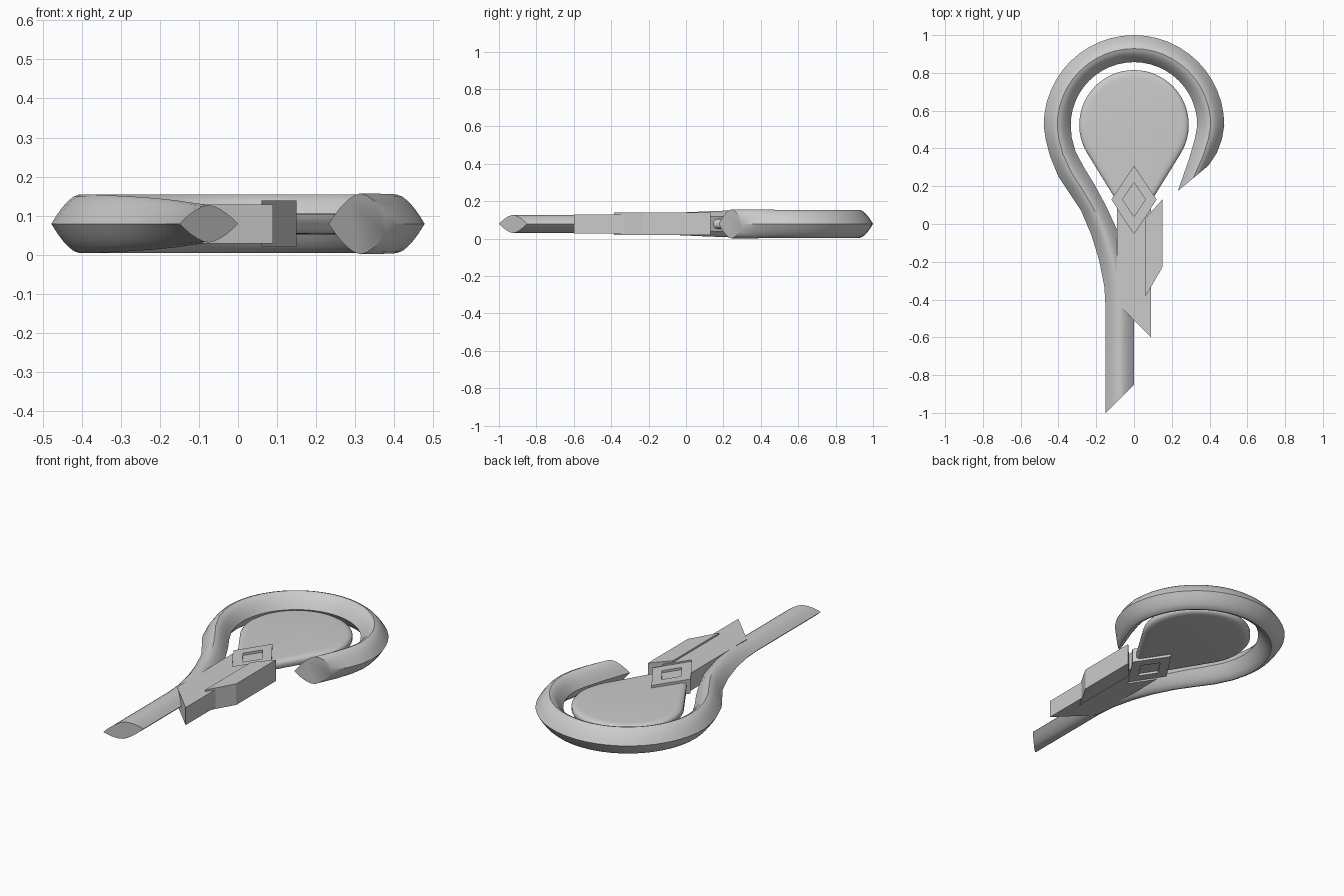
import bpy, bmesh, math
from mathutils import Vector

if "Cube" in bpy.data.objects:
    bpy.data.objects.remove(bpy.data.objects["Cube"])

ZC = 0.079  # mid-height shared by all parts


def finish(bm, name, smooth=None):
    bmesh.ops.recalc_face_normals(bm, faces=bm.faces)
    me = bpy.data.meshes.new(name)
    bm.to_mesh(me)
    bm.free()
    ob = bpy.data.objects.new(name, me)
    bpy.context.collection.objects.link(ob)
    if smooth:
        bpy.context.view_layer.objects.active = ob
        ob.select_set(True)
        bpy.ops.object.shade_smooth_by_angle(angle=math.radians(smooth))
        ob.select_set(False)
    return ob


def skin(bm, loops, caps=True, closed=False):
    """Join equal-length vertex loops with quads."""
    n = len(loops[0])
    pairs = list(zip(loops, loops[1:])) + ([(loops[-1], loops[0])] if closed else [])
    for a, b in pairs:
        for k in range(n):
            bm.faces.new((a[k], a[(k + 1) % n], b[(k + 1) % n], b[k]))
    if caps:
        bm.faces.new(loops[0])
        bm.faces.new(loops[-1])


def prism(name, outline, half):
    """Flat outline extruded evenly above and below mid-height."""
    bm = bmesh.new()
    skin(bm, [[bm.verts.new((x, y, ZC + s * half)) for x, y in outline] for s in (-1, 1)])
    return finish(bm, name)


# Hooked handle: stations of outer point, inner point, half height
C, RO, RI = Vector((0, 0.522)), 0.478, 0.335
st = [((-.15, -1), (0, -.85), .048),
      ((-.15, -.45), (0, -.43), .048),
      ((-.157, -.33), (-.015, -.30), .050),
      ((-.185, -.19), (-.05, -.16), .054),
      ((-.225, -.06), (-.09, -.03), .060),
      ((-.28, .07), (-.15, .10), .066),
      ((-.34, .16), (-.21, .21), .070),
      ((-.40, .25), (-.265, .30), .073),
      ((-.445, .36), (-.31, .385), .075),
      ((-.468, .45), (-.33, .46), .075)]
for k in range(25):
    a = math.radians(180 - 7.5 * k)
    d = Vector((math.cos(a), math.sin(a)))
    st.append((tuple(C + d * RO), tuple(C + d * RI), .075))
st += [((.466, .45), (.322, .45), .076),
       ((.438, .375), (.290, .34), .077),
       ((.395, .310), (.232, .175), .078)]

bm = bmesh.new()
us = [1, .8, .6, .4, .2, 0, -.2, -.4, -.6, -.8]
section = [(u, 1 - abs(u) ** 1.65) for u in us] + [(-u, -(1 - abs(u) ** 1.65)) for u in us]
loops = []
for o, i, h in st:
    o, i = Vector(o), Vector(i)
    mid, arm = (o + i) / 2, (o - i) / 2
    loops.append([bm.verts.new((*(mid + arm * u), ZC + w * h)) for u, w in section])
skin(bm, loops)
finish(bm, "hooked_handle", 35)

# Teardrop disc with softly rounded rim: the outline shrinks towards top and bottom
arc = [math.radians(-32 + 244 * k / 40) for k in range(41)]
def teardrop(bm, inset, z):
    r = .29 - inset
    pts = [(r * math.cos(a), .525 + r * math.sin(a)) for a in arc]
    # straight flanks end in a blunt tip below the frame
    pts += [(-.06 + inset * .8, .07), (.06 - inset * .8, .07)]
    return [bm.verts.new((x, y, ZC + z)) for x, y in pts]

bm = bmesh.new()
rim = [(.04, .027), (.02, .025), (.007, .019), (0, .011)]
skin(bm, [teardrop(bm, i, -z) for i, z in rim] + [teardrop(bm, i, z) for i, z in reversed(rim)])
finish(bm, "teardrop_disc", 50)

# Grip block with slanted end, notched to receive the frame
prism("grip_block", [(-.09, .085), (0, -.05), (.09, .085), (.09, -.6), (-.09, -.42)], .05)

# Side lever
prism("side_lever", [(.06, .03), (.15, .13), (.15, -.23), (.06, -.385)], .06)

# Diamond frame, with a recessed floor
def diamond(bm, w, l, z):
    return [bm.verts.new((x, .13 + y, ZC + z)) for x, y in ((w, 0), (0, l), (-w, 0), (0, -l))]

bm = bmesh.new()
H = .041
skin(bm, [diamond(bm, w, l, z) for w, l, z in
          ((.12, .18, -H), (.12, .18, H), (.06, .09, H), (.06, .09, -H))], False, True)
finish(bm, "diamond_frame")
bm = bmesh.new()
skin(bm, [diamond(bm, .065, .095, z) for z in (-.028, .028)])
finish(bm, "frame_floor")
